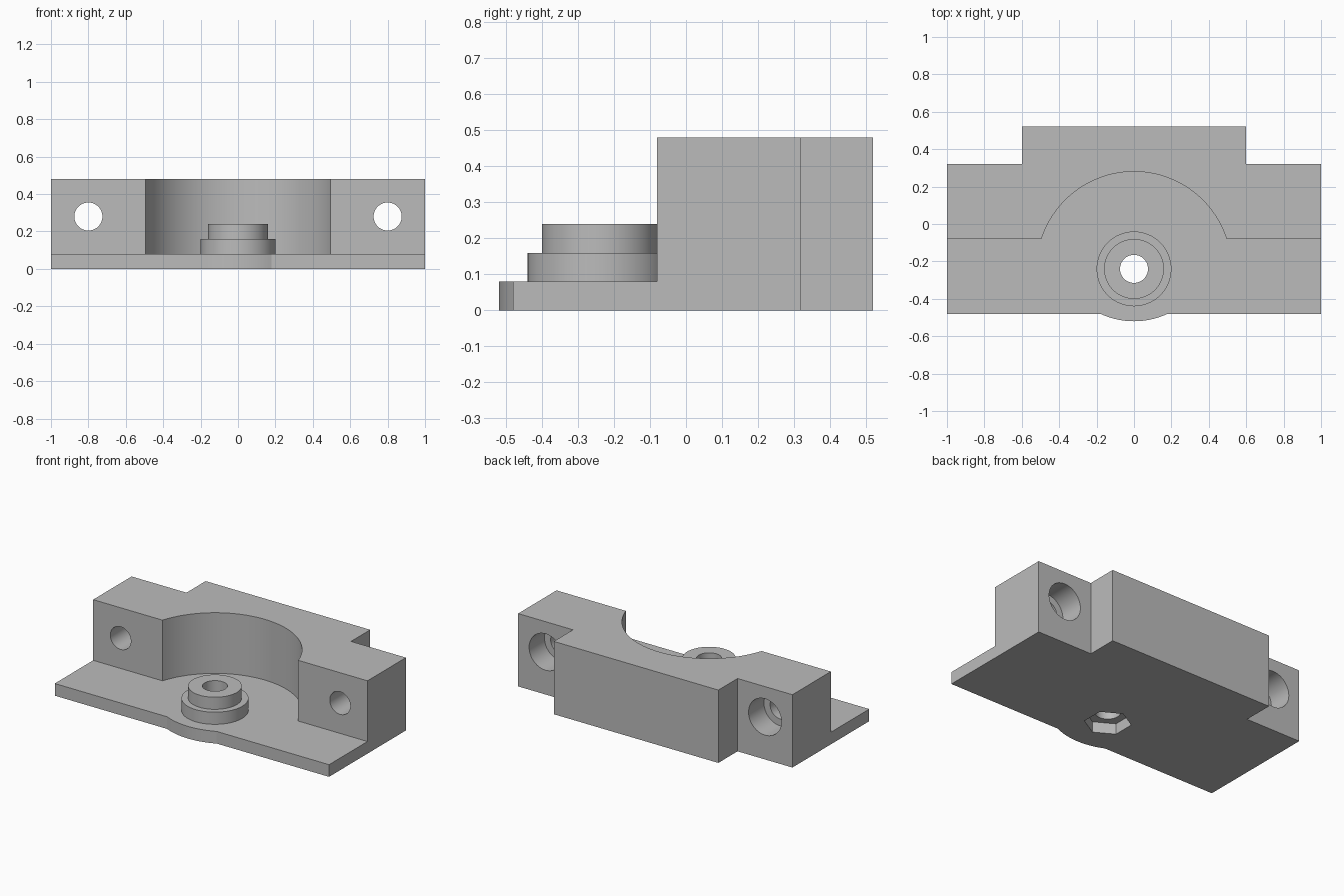
import bpy, bmesh, math

cube = bpy.data.objects.get("Cube")
if cube:
    bpy.data.objects.remove(cube, do_unlink=True)

grey = bpy.data.materials.new("plain grey")
grey.use_nodes = True
grey.diffuse_color = (0.5, 0.5, 0.5, 1)
grey.node_tree.nodes["Principled BSDF"].inputs["Base Color"].default_value = (0.5, 0.5, 0.5, 1)

BOSS_Y = -0.24      # centre of the boss and of the round recess
PLATE = 0.08        # base plate thickness
FACE_Y = -0.08      # front face of the block


def arc(cx, cy, r, start, end, n):
    """Points on an arc, angles in radians."""
    steps = [start + (end - start) * i / n for i in range(n + 1)]
    return [(cx + r * math.cos(a), cy + r * math.sin(a)) for a in steps]


def ring(cx, cy, r, n, start=0.0):
    return arc(cx, cy, r, start, start + math.tau, n)[:-1]


def prism(name, outline, low, high, axis="Z"):
    """Extrude an outline along z, or an (x, z) outline along y."""
    bm = bmesh.new()
    if axis == "Z":
        verts = [bm.verts.new((a, b, low)) for a, b in outline]
        move = (0, 0, high - low)
    else:
        verts = [bm.verts.new((a, low, b)) for a, b in outline]
        move = (0, high - low, 0)
    face = bm.faces.new(verts)
    out = bmesh.ops.extrude_face_region(bm, geom=[face])
    bmesh.ops.translate(bm, vec=move, verts=[v for v in out["geom"] if isinstance(v, bmesh.types.BMVert)])
    bmesh.ops.recalc_face_normals(bm, faces=bm.faces[:])
    mesh = bpy.data.meshes.new(name)
    bm.to_mesh(mesh)
    bm.free()
    mesh.materials.append(grey)
    obj = bpy.data.objects.new(name, mesh)
    bpy.context.collection.objects.link(obj)
    return obj


def combine(target, tool, operation):
    """Apply a boolean and discard the tool."""
    bpy.ops.object.select_all(action="DESELECT")
    bpy.context.view_layer.objects.active = target
    target.select_set(True)
    mod = target.modifiers.new("combine", "BOOLEAN")
    mod.operation = operation
    mod.solver = "EXACT"
    mod.object = tool
    bpy.ops.object.modifier_apply(modifier=mod.name)
    bpy.data.objects.remove(tool, do_unlink=True)


# Footprint with a shallow bulge in front and notched rear corners
bulge_r = 0.425
half = math.asin(0.18 / bulge_r)
bulge = arc(0, -0.52 + bulge_r, bulge_r, -math.pi / 2 - half, -math.pi / 2 + half, 20)
footprint = [(-1, -0.48)] + bulge + [
    (1, -0.48), (1, 0.32), (0.6, 0.32), (0.6, 0.52),
    (-0.6, 0.52), (-0.6, 0.32), (-1, 0.32)]
body = prism("mounting_bracket", footprint, 0, 0.48)

# Front step and round recess down to the plate
edge = math.asin((FACE_Y - BOSS_Y) / 0.52)
step = [(-2, -2), (2, -2), (2, FACE_Y)] + arc(0, BOSS_Y, 0.52, edge, math.pi - edge, 64) + [(-2, FACE_Y)]
combine(body, prism("step_cutter", step, PLATE, 1), "DIFFERENCE")

# Two-tier boss
for radius, top in ((0.2, 0.16), (0.16, 0.24)):
    combine(body, prism("boss", ring(0, BOSS_Y, radius, 64), 0.04, top), "UNION")

# Boss bore and hexagonal nut pocket underneath
combine(body, prism("bore_cutter", ring(0, BOSS_Y, 0.075, 48), -1, 1), "DIFFERENCE")
combine(body, prism("nut_cutter", ring(0, BOSS_Y, 0.14, 6, math.pi / 6), -1, 0.07), "DIFFERENCE")

# Screw holes with counterbores from the rear
for side in (-1, 1):
    combine(body, prism("screw_cutter", ring(side * 0.8, 0.28, 0.075, 48), -1, 1, "Y"), "DIFFERENCE")
    combine(body, prism("counterbore_cutter", ring(side * 0.8, 0.28, 0.12, 48), 0.16, 1, "Y"), "DIFFERENCE")

bpy.ops.object.select_all(action="DESELECT")
body.select_set(True)
bpy.context.view_layer.objects.active = body
bpy.ops.object.shade_smooth_by_angle(angle=math.radians(20))
